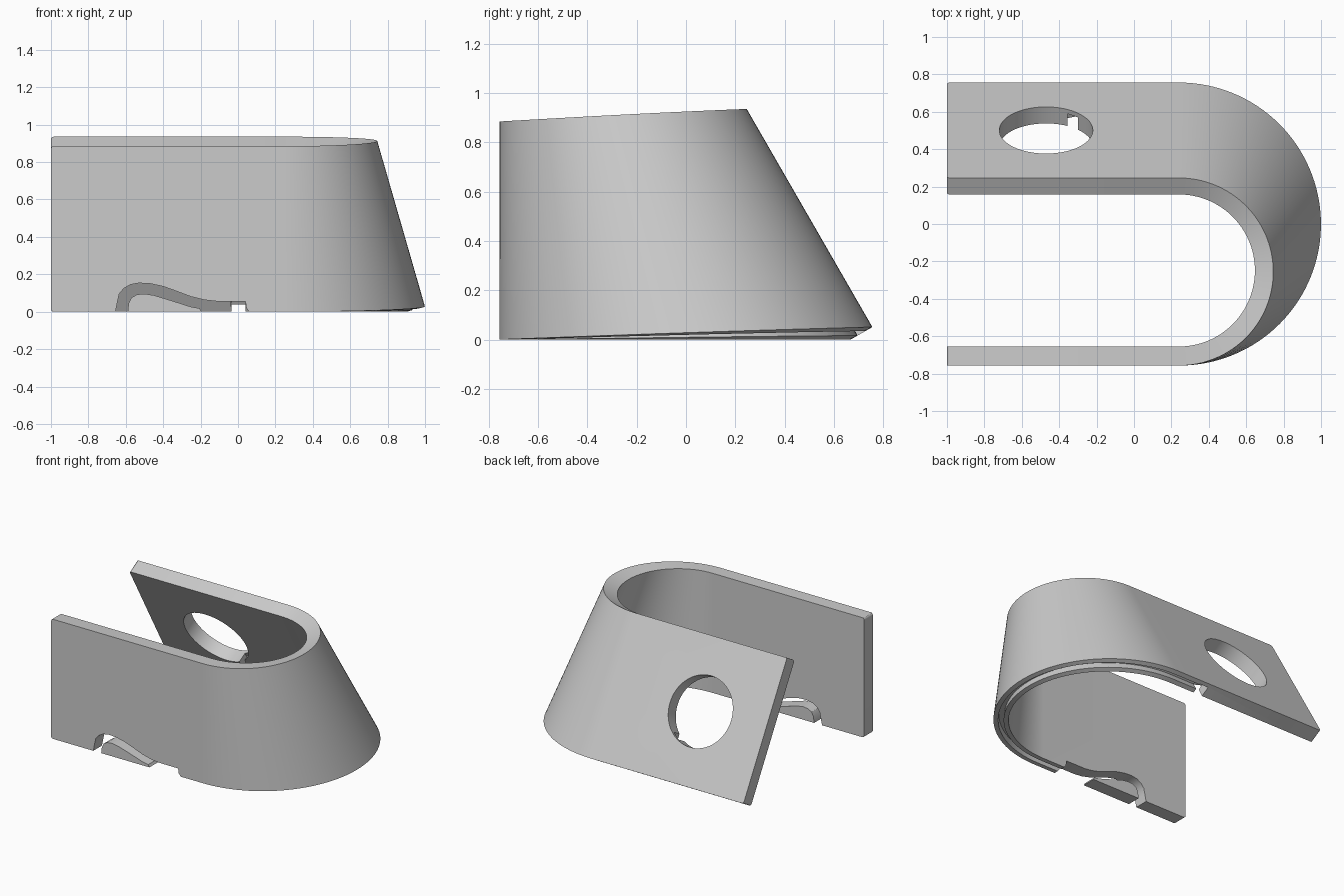
import bpy, bmesh, math
from mathutils import Vector

cube = bpy.data.objects.get("Cube")
if cube:
    bpy.data.objects.remove(cube, do_unlink=True)

HEIGHT, THICK, BEND_X = 0.885, 0.102, 0.24
LOW_R, LOW_Y = 0.6615, 0.0065
TOP_R, TOP_Y = 0.4065, -0.2485

grey = bpy.data.materials.new("light_grey")
grey.use_nodes = True
color = (0.6, 0.6, 0.6, 1)
grey.diffuse_color = color
grey.node_tree.nodes["Principled BSDF"].inputs["Base Color"].default_value = color


def wall_point(angle, t, d, x=None):
    """Point on the bent wall: t runs up the wall, d from inner to outer face."""
    c, s = math.cos(angle), math.sin(angle)
    low = Vector((BEND_X + LOW_R * c, LOW_Y + LOW_R * s, 0))
    top = Vector((BEND_X + TOP_R * c, TOP_Y + TOP_R * s, HEIGHT))
    normal = Vector((-s, c, 0)).cross(top - low).normalized()
    p = low.lerp(top, t) + normal * d
    if x is not None:
        p.x = x
    return p


def make_object(name, rings, round_corners=False):
    """Loft equal rings of points into a closed solid."""
    bm = bmesh.new()
    loops = [[bm.verts.new(p) for p in ring] for ring in rings]
    n = len(loops[0])
    for a, b in zip(loops, loops[1:]):
        for i in range(n):
            j = (i + 1) % n
            bm.faces.new((a[i], a[j], b[j], b[i]))
    bm.faces.new(loops[0])
    bm.faces.new(loops[-1])
    bmesh.ops.recalc_face_normals(bm, faces=bm.faces[:])
    if round_corners:
        corners = []
        for loop in (loops[0], loops[-1]):
            for i, j in ((0, 1), (2, 3)):
                corners.append(bm.edges.get((loop[i], loop[j])))
        bmesh.ops.bevel(bm, geom=corners, offset=0.015, segments=3,
                        profile=0.5, affect='EDGES')
    mesh = bpy.data.meshes.new(name)
    bm.to_mesh(mesh)
    bm.free()
    mesh.materials.append(grey)
    obj = bpy.data.objects.new(name, mesh)
    bpy.context.collection.objects.link(obj)
    return obj


def sweep(name, front_x, back_x, d0, d1, t0, t1, round_corners=False):
    """Run a rectangular section along front leg, bend and back leg."""
    half = math.pi / 2
    stations = [(-half, front_x)]
    stations += [(-half + math.pi * i / 64, None) for i in range(65)]
    stations.append((half, back_x))
    section = [(t0, d0), (t0, d1), (t1, d1), (t1, d0)]
    rings = [[wall_point(a, t, d, x) for t, d in section] for a, x in stations]
    return make_object(name, rings, round_corners)


def leg_prism(name, outline, side, d0, d1):
    """Extrude an (x, t) outline through the front (-1) or back (1) leg."""
    angle = side * math.pi / 2
    return make_object(name, [[wall_point(angle, t, d, x) for x, t in outline]
                              for d in (d0, d1)])


def cut(target, cutter):
    mod = target.modifiers.new("cut", 'BOOLEAN')
    mod.operation, mod.solver, mod.object = 'DIFFERENCE', 'EXACT', cutter
    bpy.context.view_layer.objects.active = target
    bpy.ops.object.modifier_apply(modifier=mod.name)
    bpy.data.objects.remove(cutter, do_unlink=True)


def heights(points):
    return [(x, z / HEIGHT) for x, z in points]


# Bent wall: upright front leg, conical bend, leaning back leg
wall = sweep("bent_wall", -1, -1, 0, THICK, 0, 1, True)

# Groove along the bottom edge of the bend
cut(wall, sweep("groove_cutter", 0.02, -0.02, 0.033, 0.07, -0.05, 0.055))

# Round hole in the back leg
slant = math.hypot(HEIGHT, LOW_Y + LOW_R - TOP_Y - TOP_R)
ring = [math.tau * i / 64 for i in range(64)]
hole = [(-0.47 + 0.25 * math.cos(a), 0.5 + 0.25 * math.sin(a) / slant) for a in ring]
cut(wall, leg_prism("hole_cutter", hole, 1, -0.1, 0.2))

# Cable slot on the inner face from the hole to the groove
slot = [(-0.355, 0.4), (-0.355, 0.2), (-0.04, 0.08), (-0.03, -0.05),
        (0.04, -0.05), (0.04, 0.1), (-0.3, 0.25), (-0.3, 0.4)]
cut(wall, leg_prism("slot_cutter", slot, 1, -0.02, 0.075))

# Arched cable exit in the front leg
arch = heights([(-0.655, -0.05), (-0.655, 0), (-0.645, 0.05), (-0.635, 0.095),
                (-0.61, 0.125), (-0.575, 0.145), (-0.53, 0.153), (-0.47, 0.15),
                (-0.4, 0.135), (-0.33, 0.11), (-0.25, 0.08), (-0.18, 0.063),
                (-0.12, 0.056), (0.04, 0.055), (0.045, 0.02), (0.06, 0),
                (0.06, -0.05)])
cut(wall, leg_prism("arch_cutter", arch, -1, -0.1, 0.2))

# Loose wedge sitting inside the arch
wedge = heights([(-0.59, 0), (-0.585, 0.045), (-0.57, 0.075), (-0.54, 0.092),
                 (-0.5, 0.096), (-0.45, 0.088), (-0.38, 0.067), (-0.31, 0.045),
                 (-0.25, 0.026), (-0.205, 0.018), (-0.195, 0)])
flap = leg_prism("arch_wedge", wedge, -1, 0, THICK)

# Smooth shading with sharp edges
for obj in (wall, flap):
    bpy.ops.object.select_all(action='DESELECT')
    obj.select_set(True)
    bpy.context.view_layer.objects.active = obj
    bpy.ops.object.shade_smooth_by_angle(angle=math.radians(30))
